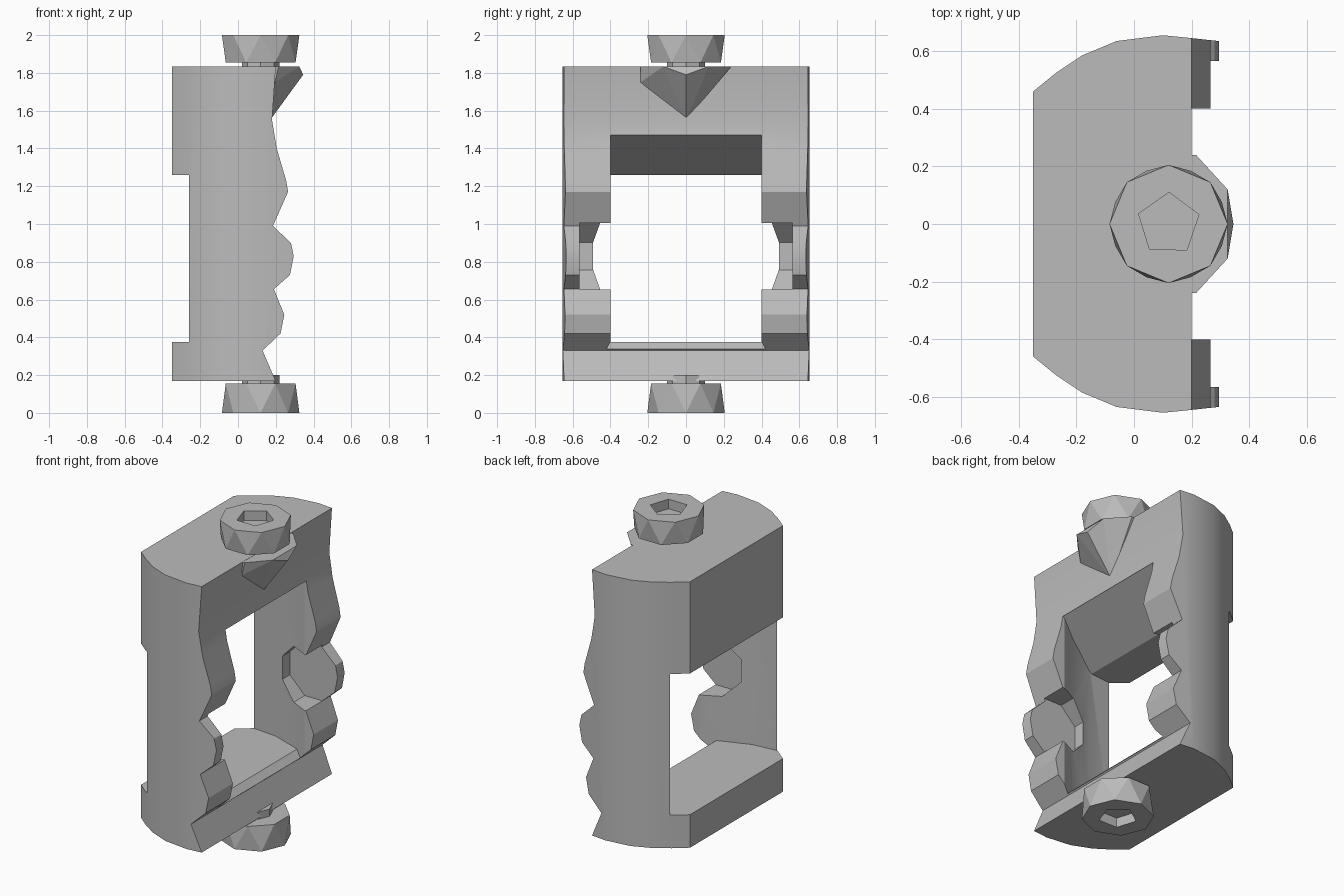
import bpy, bmesh, math
from mathutils import Vector

old = bpy.data.objects.get("Cube")
if old:
    bpy.data.objects.remove(old, do_unlink=True)

grey = bpy.data.materials.new("plain grey")
grey.use_nodes = True
grey.diffuse_color = (0.5, 0.5, 0.5, 1)
grey.node_tree.nodes["Principled BSDF"].inputs["Base Color"].default_value = (0.5, 0.5, 0.5, 1)


def finish(name, bm):
    bmesh.ops.recalc_face_normals(bm, faces=bm.faces)
    mesh = bpy.data.meshes.new(name)
    bm.to_mesh(mesh)
    bm.free()
    mesh.materials.append(grey)
    obj = bpy.data.objects.new(name, mesh)
    bpy.context.collection.objects.link(obj)
    return obj


def prism(name, points, axis, low, high):
    """Extrude a flat profile along z (xy points) or y (xz points)."""
    bm = bmesh.new()
    place = (lambda a, b: (a, b, low)) if axis == "z" else (lambda a, b: (a, low, b))
    face = bm.faces.new([bm.verts.new(place(a, b)) for a, b in points])
    top = bmesh.ops.extrude_face_region(bm, geom=[face])["geom"]
    shift = Vector((0, 0, high - low)) if axis == "z" else Vector((0, high - low, 0))
    bmesh.ops.translate(bm, vec=shift, verts=[v for v in top if isinstance(v, bmesh.types.BMVert)])
    return finish(name, bm)


def ring(cx, cz, radius, sides, turn=0.0):
    return [(cx + radius * math.cos(turn + math.tau * i / sides),
             cz + radius * math.sin(turn + math.tau * i / sides)) for i in range(sides)]


def both_sides(half):
    return half + [(x, -y) for x, y in reversed(half)]


def combine(target, tool, operation):
    mod = target.modifiers.new("cut", "BOOLEAN")
    mod.object, mod.operation, mod.solver = tool, operation, "EXACT"
    bpy.ops.object.select_all(action="DESELECT")
    bpy.context.view_layer.objects.active = target
    target.select_set(True)
    bpy.ops.object.modifier_apply(modifier=mod.name)
    bpy.data.objects.remove(tool, do_unlink=True)


# Frame: curved plan outline trimmed by the wavy front profile
outline = both_sides([(-.35, .46), (-.27, .525), (-.18, .585), (-.06, .635),
                      (.1, .655), (.2, .645), (.34, .63)])
body = prism("frame_body", outline, "z", .1, 1.9)
front = [(-.5, .168), (.2, .168), (.13, .33), (.225, .42), (.245, .52), (.19, .655),
         (.275, .73), (.295, .83), (.28, .9), (.185, .99), (.265, 1.17), (.255, 1.23),
         (.205, 1.4), (.18, 1.55), (.2, 1.835), (-.5, 1.835)]
combine(body, prism("front_trim", front, "y", -1, 1), "INTERSECT")

# Window: inner walls widen to the back, ceiling slopes up to the front
opening = prism("window", [(-.5, .375), (.1, .375), (.145, .33), (.5, .33), (.5, 1.47),
                           (.19, 1.47), (-.12, 1.26), (-.5, 1.26)], "y", -1, 1)
walls = both_sides([(-.6, .7), (-.26, .7), (-.26, .53), (-.1, .515), (.08, .45),
                    (.18, .4), (.6, .4)])
combine(opening, prism("window_walls", walls, "z", 0, 2), "INTERSECT")
combine(body, opening, "DIFFERENCE")

# Round pockets on the inner side of both uprights
for side in (-1, 1):
    pocket = prism("pocket", ring(.14, .83, .19, 8, math.pi / 8), "y", side * .3, side * .565)
    combine(body, pocket, "DIFFERENCE")
body.select_set(True)
bpy.context.view_layer.objects.active = body
bpy.ops.object.shade_smooth_by_angle(angle=math.radians(24))

# Pointed bracket below the top fastener
bm = bmesh.new()
for p in [(.1, .24, 1.834), (.1, -.24, 1.834), (.215, .24, 1.834), (.215, -.24, 1.834),
          (.195, -.24, 1.75), (.325, .12, 1.834), (.325, -.12, 1.834), (.345, 0, 1.79),
          (.17, 0, 1.55), (.1, 0, 1.6)]:
    bm.verts.new(p)
bmesh.ops.convex_hull(bm, input=bm.verts)
finish("front_bracket", bm)


def nut(name, inner_z, outer_z):
    """Eight-sided faceted nut with a five-sided socket in its outer end."""
    bm = bmesh.new()
    for z, radius, turn in ((inner_z, .2, math.pi / 8), (outer_z, .205, 0)):
        for x, y in ring(.12, 0, radius, 8, turn):
            bm.verts.new((x, y, z))
    bmesh.ops.convex_hull(bm, input=bm.verts)
    obj = finish(name, bm)
    inward = .06 if inner_z > outer_z else -.06
    socket = prism("socket", ring(.12, 0, .11, 5, .3), "z", outer_z - inward, outer_z + inward)
    combine(obj, socket, "DIFFERENCE")


nut("top_nut", 1.855, 2.0)
nut("bottom_nut", .155, 0)
for name, low, high in (("top_stem", 1.8, 1.87), ("bottom_stem", .14, .2)):
    prism(name, ring(.12, 0, .1, 8), "z", low, high)
